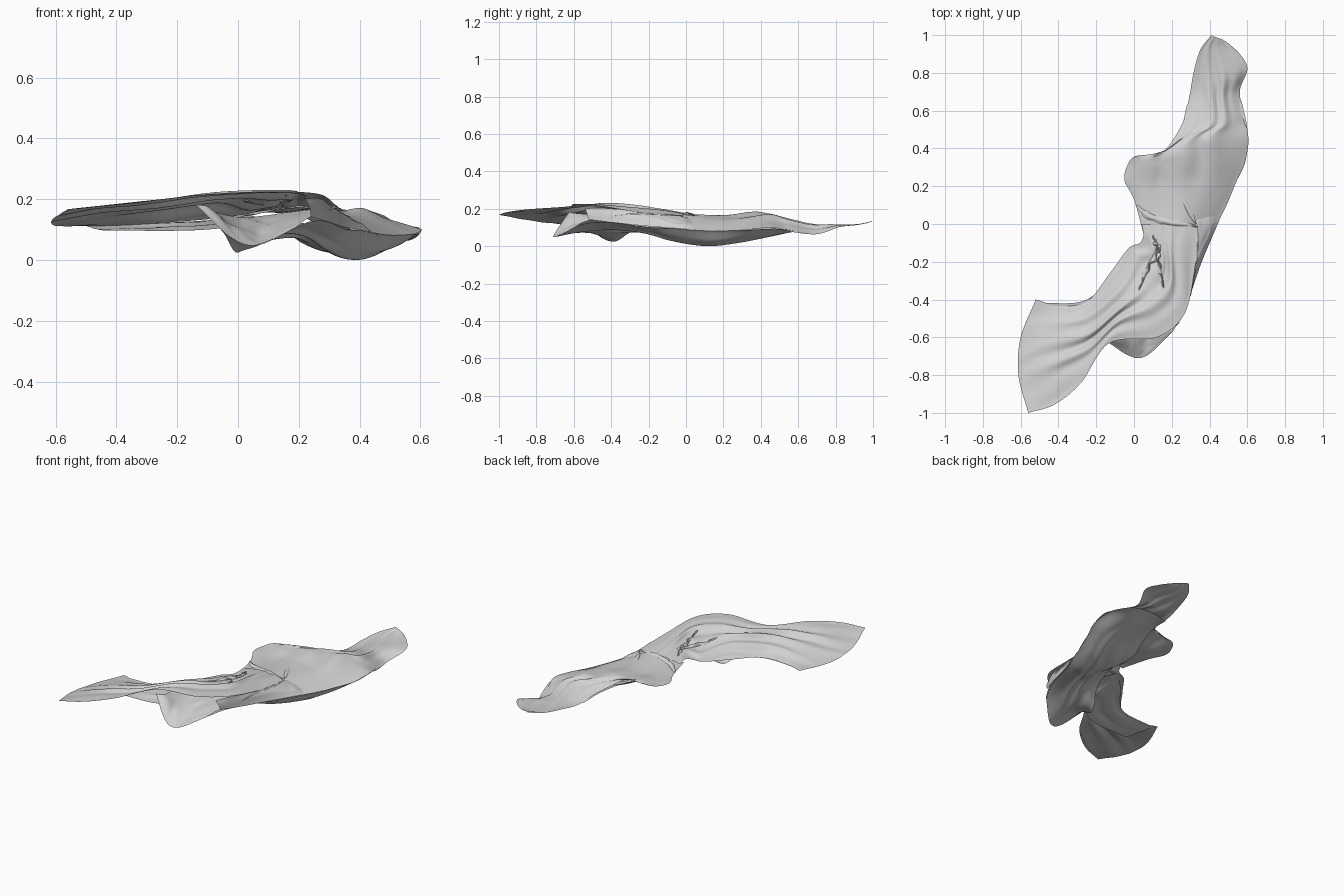
import bpy, bmesh, math
from mathutils import Vector, noise

cloth = bpy.data.materials.new("pale_grey_cloth")
cloth.diffuse_color = (0.64, 0.64, 0.64, 1)
parts = []


def spline(pts, t):
    """Point on a Catmull-Rom curve through pts, t in 0..1."""
    n = len(pts) - 1
    i = min(int(t * n), n - 1)
    f = t * n - i
    b, c = pts[i], pts[i + 1]
    a = pts[i - 1] if i > 0 else b * 2 - c
    d = pts[i + 2] if i + 2 <= n else c * 2 - b
    return 0.5 * (b * 2 + (c - a) * f + (a * 2 - b * 5 + c * 4 - d) * f ** 2
                  + (b * 3 - a - c * 3 + d) * f ** 3)


def sheet(name, sections, nu, nv, folds=0, amp=0.0, drift=0.0):
    """Loft a cloth sheet through sections and press folds along its length."""
    rows = [[Vector(p) for p in s] for s in sections]
    bm = bmesh.new()
    grid = []
    for i in range(nu + 1):
        u = i / nu
        line = []
        for j in range(nv + 1):
            v = j / nv
            p = spline([spline([r[k] for r in rows], u) for k in range(len(rows[0]))], v)
            wander = noise.noise(Vector((u * 5, v * 2, folds)))
            fade = math.sin(math.pi * v) ** 0.6 if 0 < v < 1 else 0
            fade *= min(1, 0.15 + 4 * u, 0.15 + 4 * (1 - u))
            strength = 0.55 + 0.7 * noise.noise(Vector((u * 4, v * 4, 7)))
            wave = math.sin(2 * math.pi * (folds * v + drift * u + 0.5 * wander))
            p.z += amp * fade * strength * wave
            line.append(bm.verts.new(p))
        grid.append(line)
    for i in range(nu):
        for j in range(nv):
            bm.faces.new((grid[i][j], grid[i][j + 1], grid[i + 1][j + 1], grid[i + 1][j]))
    bmesh.ops.recalc_face_normals(bm, faces=bm.faces)
    bm.normal_update()
    if sum(f.normal.z * f.calc_area() for f in bm.faces) < 0:
        bmesh.ops.reverse_faces(bm, faces=bm.faces)
    mesh = bpy.data.meshes.new(name)
    bm.to_mesh(mesh)
    bm.free()
    mesh.materials.append(cloth)
    for f in mesh.polygons:
        f.use_smooth = True
    ob = bpy.data.objects.new(name, mesh)
    bpy.context.collection.objects.link(ob)
    parts.append(ob)


def pinch(name, path, width, height, crumple):
    """A raised ridge along a path, crumpled by the given amount."""
    pts = [Vector(p) for p in path]
    secs = []
    for i in range(13):
        t = i / 12
        c = spline(pts, t)
        ahead = spline(pts, min(1, t + 0.05)) - spline(pts, max(0, t - 0.05))
        side = Vector((-ahead.y, ahead.x, 0)).normalized()
        taper = min(1, 0.15 + 4 * t * (1 - t))
        w = width * taper * (0.8 + 0.4 * crumple * math.sin(i * 2.3))
        c = c + side * 0.005 * crumple * math.sin(i * 2.9)
        h = height * taper * (0.8 + 0.4 * crumple * math.sin(i * 1.7))
        secs.append([c - side * w, c + Vector((0, 0, h)), c + side * w])
    sheet(name, secs, 48, 8)


# Broad tail sweeping up to the gathered waist
sheet("front_drape", [
    [(-.52, -.40, .11), (-.60, -.60, .11), (-.612, -.80, .13), (-.56, -1.0, .165)],
    [(-.40, -.43, .11), (-.44, -.56, .14), (-.46, -.76, .165), (-.42, -.955, .18)],
    [(-.25, -.41, .12), (-.25, -.52, .165), (-.26, -.66, .185), (-.28, -.84, .195)],
    [(-.12, -.25, .13), (-.07, -.37, .185), (-.08, -.50, .21), (-.13, -.63, .21)],
    [(-.03, -.13, .14), (.06, -.28, .18), (.10, -.44, .22), (.12, -.60, .222)],
    [(.03, -.10, .15), (.13, -.20, .185), (.20, -.33, .215), (.265, -.48, .215)],
    [(.05, -.06, .16), (.14, -.10, .18), (.22, -.14, .195), (.32, -.25, .18)],
    [(.04, .0, .155), (.14, .0, .17), (.24, .0, .172), (.34, -.02, .162)],
], 120, 64, folds=4.5, amp=.013, drift=.6)

# Side lobe, hollow body and narrow back tail
sheet("back_drape", [
    [(.05, -.05, .145), (.14, -.03, .165), (.27, -.02, .165), (.43, -.02, .09)],
    [(.0, .13, .145), (.13, .12, .155), (.31, .10, .155), (.49, .10, .08)],
    [(-.05, .23, .15), (.12, .22, .155), (.34, .22, .155), (.54, .22, .08)],
    [(-.035, .31, .155), (.15, .31, .17), (.37, .32, .16), (.585, .32, .085)],
    [(.01, .36, .165), (.18, .37, .175), (.39, .42, .165), (.605, .42, .095)],
    [(.14, .37, .175), (.25, .44, .165), (.41, .48, .16), (.603, .48, .095)],
    [(.25, .52, .12), (.36, .53, .14), (.47, .54, .14), (.59, .56, .075)],
    [(.29, .66, .085), (.38, .67, .11), (.47, .68, .105), (.56, .70, .062)],
    [(.315, .80, .10), (.40, .80, .105), (.50, .80, .11), (.60, .82, .10)],
    [(.35, .92, .115), (.41, .925, .115), (.49, .92, .115), (.56, .90, .11)],
    [(.41, 1.0, .13), (.43, .99, .13), (.46, .98, .125), (.49, .965, .12)],
], 130, 60, folds=3.5, amp=.010, drift=1.6)

# Strip falling from the waist seam to the outer edge
sheet("outer_drape", [
    [(.22, -.54, .20), (.235, -.53, .17), (.24, -.52, .14)],
    [(.27, -.42, .20), (.28, -.41, .17), (.29, -.40, .125)],
    [(.30, -.22, .18), (.33, -.215, .155), (.355, -.21, .105)],
    [(.32, -.04, .16), (.385, -.03, .13), (.435, -.02, .09)],
    [(.33, .04, .14), (.40, .04, .115), (.46, .04, .08)],
], 60, 20, folds=2, amp=.004)

# Flap sloping down and out from beneath the front edge
sheet("front_flap", [
    [(-.14, -.625, .18), (-.02, -.70, .07), (.07, -.695, .05), (.20, -.575, .11)],
    [(-.10, -.60, .175), (.0, -.62, .095), (.09, -.61, .08), (.215, -.555, .125)],
    [(-.10, -.50, .165), (.0, -.48, .12), (.10, -.48, .12), (.255, -.47, .15)],
    [(-.03, -.30, .14), (.05, -.30, .14), (.13, -.30, .15), (.28, -.36, .17)],
], 50, 40, folds=3, amp=.006)

# Lower layer running from the flap beneath the waist to the low belly
sheet("under_drape", [
    [(-.13, -.62, .175), (-.02, -.70, .068), (.07, -.695, .048), (.20, -.575, .11)],
    [(-.05, -.52, .09), (.04, -.55, .07), (.13, -.53, .085), (.24, -.50, .125)],
    [(.0, -.385, .022), (.10, -.38, .06), (.18, -.38, .09), (.29, -.39, .125)],
    [(.07, -.25, .11), (.16, -.23, .08), (.25, -.21, .07), (.355, -.20, .10)],
    [(.11, -.08, .13), (.20, -.08, .07), (.31, -.09, .035), (.405, -.09, .095)],
    [(.11, .04, .12), (.22, .04, .05), (.36, .04, .01), (.455, .03, .085)],
    [(.14, .18, .11), (.27, .17, .04), (.42, .16, .006), (.53, .20, .08)],
    [(.20, .34, .12), (.33, .34, .065), (.48, .34, .03), (.592, .34, .085)],
    [(.25, .50, .11), (.36, .50, .08), (.49, .51, .06), (.60, .50, .09)],
    [(.28, .63, .085), (.37, .63, .10), (.47, .64, .09), (.57, .65, .064)],
], 120, 48, folds=4, amp=.007, drift=.4)

# Folded panel tucked beneath the tail, rising towards the back
sheet("inner_fold", [
    [(-.50, -.42, .11), (-.47, -.50, .10), (-.44, -.60, .095)],
    [(-.25, -.40, .12), (-.20, -.48, .105), (-.16, -.58, .095)],
    [(-.08, -.22, .13), (-.02, -.32, .12), (.0, -.46, .11)],
    [(.03, -.10, .145), (.07, -.17, .14), (.12, -.28, .14)],
], 70, 24, folds=2, amp=.006)

# Pinched creases meeting at the waist
pinch("left_crease", [(.02, -.37, .192), (.07, -.24, .178), (.13, -.14, .178), (.15, -.07, .172)], .013, .018, 1)
pinch("right_crease", [(.16, -.35, .21), (.135, -.22, .192), (.12, -.12, .178), (.10, -.06, .168)], .011, .016, 1)
pinch("waist_crease", [(.01, .10, .148), (.08, .04, .16), (.2, .005, .17), (.33, -.01, .163)], .022, .012, .2)
pinch("lobe_crease", [(.19, .28, .160), (.24, .18, .155), (.28, .09, .158), (.33, .0, .162)], .02, .010, 0)
pinch("seam_crease", [(.30, -.38, .16), (.315, -.26, .168), (.335, -.12, .16), (.335, -.01, .16)], .010, .010, .3)

# Rest the cloth on the ground
low = min(v.co.z for o in parts for v in o.data.vertices)
for o in parts:
    for v in o.data.vertices:
        v.co.z -= low
